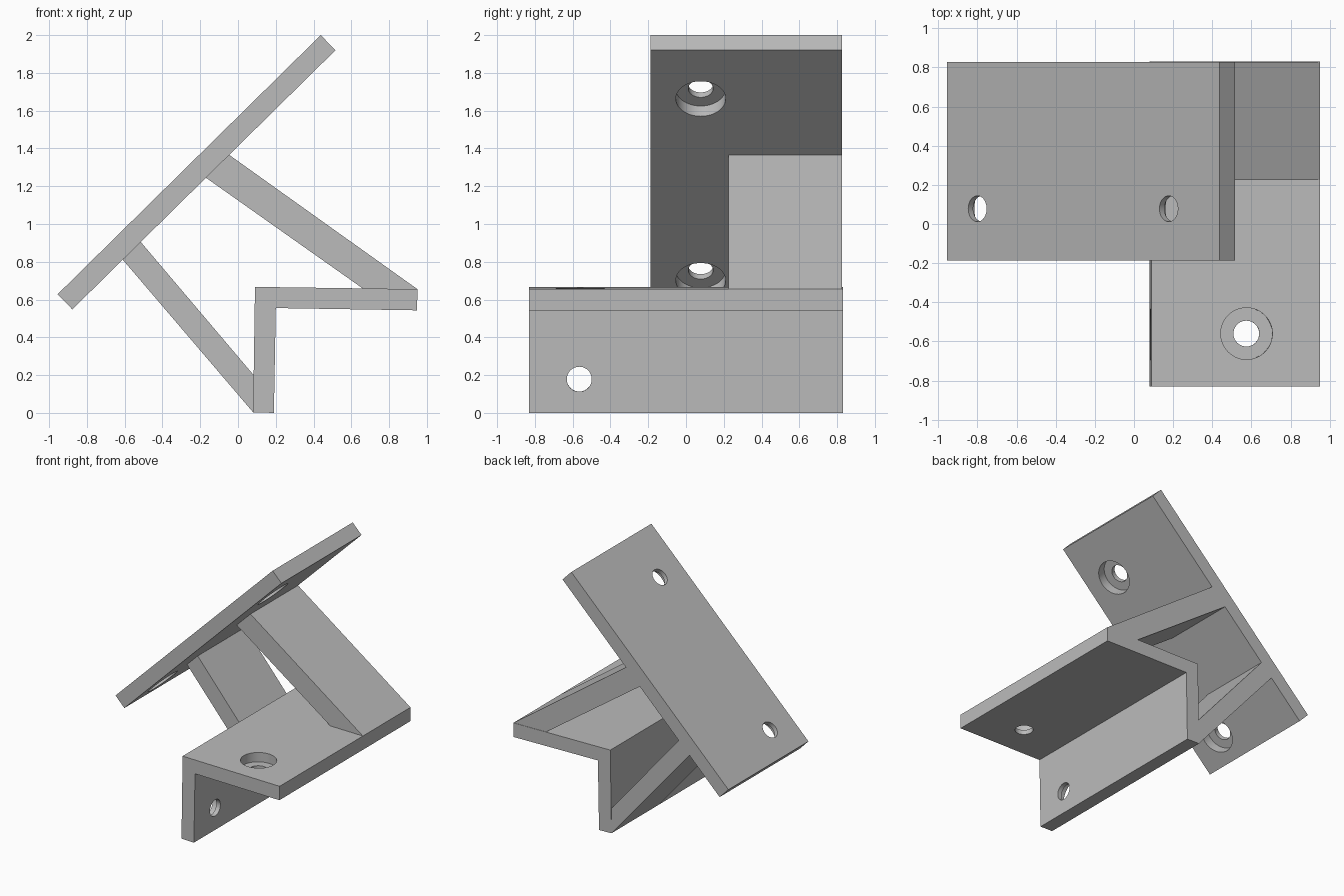
import bpy
import bmesh
import math
from mathutils import Vector

cube = bpy.data.objects.get("Cube")
if cube:
    bpy.data.objects.remove(cube, do_unlink=True)

grey = bpy.data.materials.new("plain_grey")
grey.use_nodes = True
COLOUR = (0.5, 0.5, 0.5, 1)
grey.diffuse_color = COLOUR
grey.node_tree.nodes["Principled BSDF"].inputs["Base Color"].default_value = COLOUR

HOLE_RADIUS = 0.066
BORE_RADIUS = 0.132
BORE_DEPTH = 0.075


def prism(name, profile, y0, y1):
    """Extrude an x-z outline from y0 to y1."""
    bm = bmesh.new()
    face = bm.faces.new([bm.verts.new((x, y0, z)) for x, z in profile])
    grown = bmesh.ops.extrude_face_region(bm, geom=[face])["geom"]
    verts = [g for g in grown if isinstance(g, bmesh.types.BMVert)]
    bmesh.ops.translate(bm, verts=verts, vec=(0, y1 - y0, 0))
    bmesh.ops.recalc_face_normals(bm, faces=bm.faces)
    mesh = bpy.data.meshes.new(name)
    bm.to_mesh(mesh)
    bm.free()
    obj = bpy.data.objects.new(name, mesh)
    bpy.context.collection.objects.link(obj)
    mesh.materials.append(grey)
    return obj


def cut_cylinder(target, centre, axis, radius, depth):
    """Cut a round hole reaching depth to both sides of centre."""
    bpy.ops.mesh.primitive_cylinder_add(
        vertices=48, radius=radius, depth=2 * depth, location=centre,
        rotation=axis.to_track_quat("Z", "Y").to_euler())
    cutter = bpy.context.object
    cutter.hide_render = True
    cutter.data.materials.append(grey)
    mod = target.modifiers.new("hole", "BOOLEAN")
    mod.operation = "DIFFERENCE"
    mod.solver = "EXACT"
    mod.object = cutter
    bpy.context.view_layer.objects.active = target
    bpy.ops.object.modifier_apply(modifier=mod.name)
    bpy.data.objects.remove(cutter, do_unlink=True)


def screw_hole(target, centre, inward):
    """Counterbored through hole, entered at centre."""
    axis = Vector(inward).normalized()
    cut_cylinder(target, centre, axis, BORE_RADIUS, BORE_DEPTH)
    cut_cylinder(target, centre, axis, HOLE_RADIUS, 0.2)


# Angle bracket
bracket = prism("angle_bracket", [(0.09, 0.667), (0.95, 0.655), (0.948, 0.543),
                                  (0.2, 0.555), (0.19, 0), (0.08, 0.003)], -0.83, 0.83)
screw_hole(bracket, (0.575, -0.56, 0.66), (-0.015, 0, -1))
screw_hole(bracket, (0.083, -0.565, 0.18), (1, 0, -0.015))

# Sloping mounting plate
plate = prism("mounting_plate", [(-0.955, 0.628), (0.438, 2.0),
                                 (0.516, 1.92), (-0.877, 0.548)], -0.187, 0.827)
for x, z in ((-0.722, 0.701), (0.255, 1.663)):
    screw_hole(plate, (x, 0.078, z), (-0.078, 0, 0.08))

# Struts joining plate and bracket
upper = prism("upper_strut", [(-0.17, 1.245), (-0.047, 1.366),
                              (0.95, 0.655), (0.66, 0.659)], 0.225, 0.827)
lower = prism("lower_strut", [(-0.61, 0.811), (-0.515, 0.905),
                              (0.083, 0.2), (0.08, 0.003)], 0.225, 0.827)

# Smooth hole walls, flat plates
for obj in (bracket, plate, upper, lower):
    bpy.ops.object.select_all(action="DESELECT")
    obj.select_set(True)
    bpy.context.view_layer.objects.active = obj
    bpy.ops.object.shade_smooth_by_angle(angle=math.radians(30))
